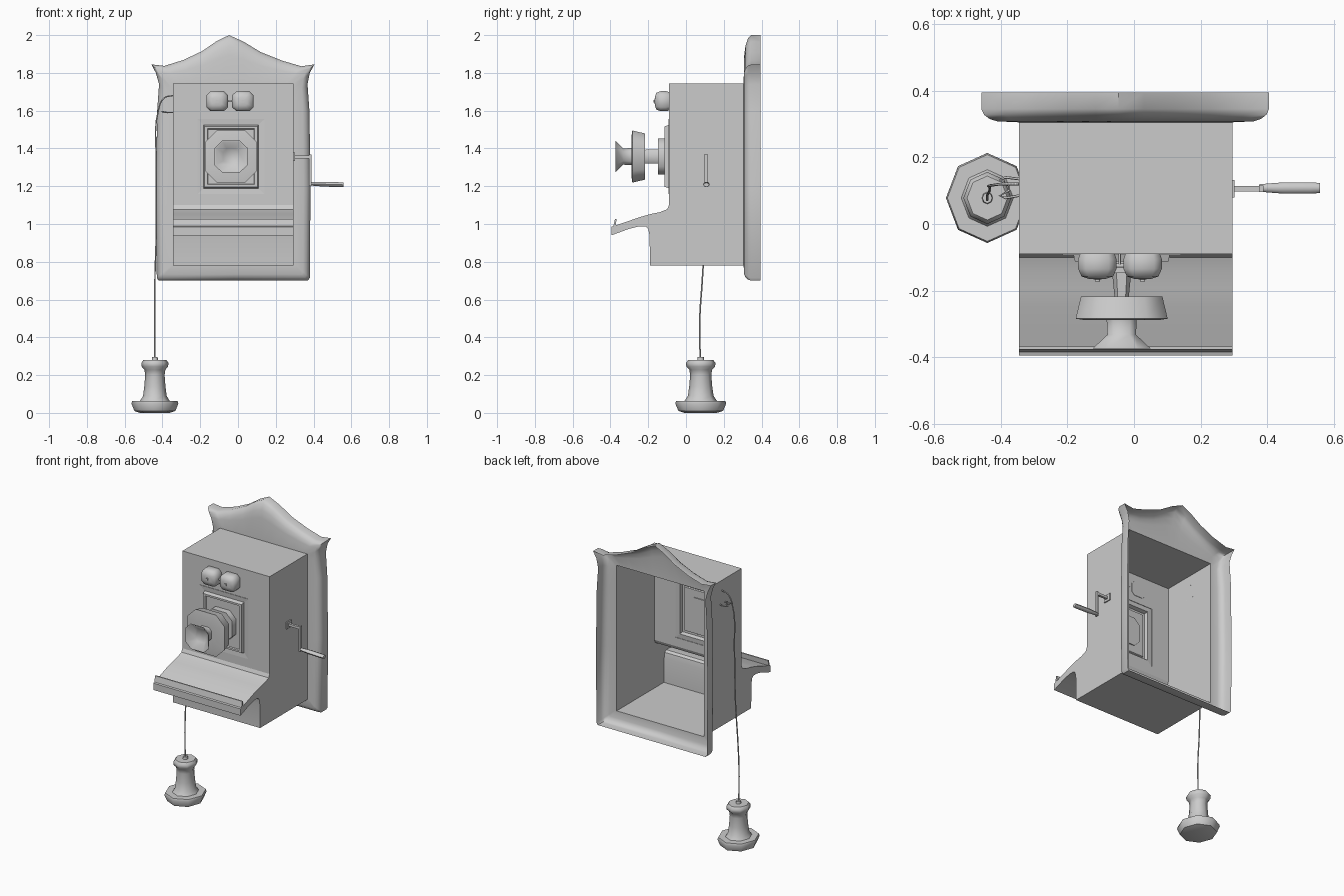
import bpy, bmesh, math

L, R = -0.345, 0.295            # cabinet sides
CX, CZ = -0.037, 1.357          # transmitter centre


def finish(bm, name, angle):
    bmesh.ops.recalc_face_normals(bm, faces=bm.faces)
    me = bpy.data.meshes.new(name)
    bm.to_mesh(me)
    bm.free()
    ob = bpy.data.objects.new(name, me)
    bpy.context.collection.objects.link(ob)
    if angle:
        bpy.ops.object.select_all(action='DESELECT')
        ob.select_set(True)
        bpy.context.view_layer.objects.active = ob
        bpy.ops.object.shade_smooth_by_angle(angle=math.radians(angle))
    return ob


def loft(name, rings, start=True, end=True, angle=50, skip=()):
    """Join closed rings of points; skip leaves out numbered strips."""
    bm = bmesh.new()
    vs = [[bm.verts.new(p) for p in ring] for ring in rings]
    n = len(vs[0])
    for a, b in zip(vs, vs[1:]):
        for i in range(n):
            if i not in skip:
                j = (i + 1) % n
                bm.faces.new((a[i], a[j], b[j], b[i]))
    if start:
        bm.faces.new(vs[0])
    if end:
        bm.faces.new(vs[-1])
    return finish(bm, name, angle)


def octo(cx, cz, r, y, k=0.55, sx=1.0):
    """Square ring with chamfered corners, facing the front."""
    pts = [(1, -k), (1, k), (k, 1), (-k, 1), (-1, k), (-1, -k), (-k, -1), (k, -1)]
    return [(cx + r * sx * u, y, cz + r * v) for u, v in pts]


def box(name, lo, hi):
    x0, y0, z0 = lo
    x1, y1, z1 = hi
    return loft(name, [[(x0, y0, z), (x1, y0, z), (x1, y1, z), (x0, y1, z)]
                       for z in (z0, z1)], angle=0)


def wire(name, pts, r, smooth=False):
    cu = bpy.data.curves.new(name, 'CURVE')
    cu.dimensions = '3D'
    cu.bevel_depth = r
    cu.bevel_resolution = 1
    cu.use_fill_caps = True
    sp = cu.splines.new('BEZIER' if smooth else 'POLY')
    items = sp.bezier_points if smooth else sp.points
    items.add(len(pts) - 1)
    for q, p in zip(items, pts):
        if smooth:
            q.co = p
            q.handle_left_type = q.handle_right_type = 'AUTO'
        else:
            q.co = (*p, 1)
    sp.resolution_u = 5
    ob = bpy.data.objects.new(name, cu)
    bpy.context.collection.objects.link(ob)
    bpy.ops.object.select_all(action='DESELECT')
    ob.select_set(True)
    bpy.context.view_layer.objects.active = ob
    bpy.ops.object.convert(target='MESH')


# cabinet: side profile (y, z), open at the back and where the front wall sits
prof = [(0.305, 1.745), (-0.09, 1.745), (-0.09, 1.10), (-0.10, 1.078),
        (-0.14, 1.062), (-0.19, 1.052), (-0.25, 1.035), (-0.32, 1.01),
        (-0.395, 0.985), (-0.395, 0.94), (-0.30, 0.975), (-0.25, 0.987),
        (-0.215, 0.987), (-0.20, 0.975), (-0.193, 0.94), (-0.19, 0.78),
        (0.305, 0.78)]
loft("cabinet", [[(x, y, z) for y, z in prof] for x in (L, R)],
     angle=30, skip=(1, len(prof) - 1))


# front wall with raised moulded panel
def rect(x0, x1, z0, z1, y):
    return [(x0, y, z0), (x1, y, z0), (x1, y, z1), (x0, y, z1)]


steps = [(0.178, 0.199, -0.09), (0.178, 0.199, -0.093), (0.145, 0.168, -0.09),
         (0.140, 0.160, -0.113), (0.125, 0.148, -0.113), (0.121, 0.144, -0.106)]
loft("front_wall", [rect(L, R, 1.10, 1.745, -0.09)] +
     [rect(CX - w, CX + w, CZ - h, CZ + h, y) for w, h, y in steps],
     start=False, angle=0)

# shelf lip
loft("shelf_lip", [[(x, -0.385, 0.985), (x, -0.372, 0.985), (x, -0.368, 1.027),
                    (x, -0.376, 1.027)] for x in (L, R)], angle=0)

# backboard: moulded shell, outer outline paired with the cabinet opening
pairs = [((-0.42, 0.70), (L, 0.78)), ((-0.025, 0.70), (-0.025, 0.78)),
         ((0.37, 0.70), (R, 0.78)), ((0.38, 0.715), (R, 0.79)),
         ((0.384, 1.20), (R, 1.20)), ((0.378, 1.60), (R, 1.58)),
         ((0.368, 1.74), (R, 1.68)), ((0.380, 1.80), (R, 1.72)),
         ((0.405, 1.845), (R, 1.745)), ((0.335, 1.835), (0.26, 1.745)),
         ((0.23, 1.866), (0.19, 1.745)), ((0.12, 1.91), (0.10, 1.745)),
         ((0.03, 1.965), (0.03, 1.745)), ((-0.047, 2.0), (-0.04, 1.745)),
         ((-0.115, 1.967), (-0.10, 1.745)), ((-0.19, 1.915), (-0.17, 1.745)),
         ((-0.29, 1.868), (-0.25, 1.745)), ((-0.39, 1.837), (-0.31, 1.745)),
         ((-0.458, 1.845), (L, 1.745)), ((-0.435, 1.80), (L, 1.72)),
         ((-0.418, 1.74), (L, 1.68)), ((-0.428, 1.60), (L, 1.58)),
         ((-0.434, 1.20), (L, 1.20)), ((-0.43, 0.715), (L, 0.79))]
loft("backboard", [[(a[0] + (b[0] - a[0]) * t, y, a[1] + (b[1] - a[1]) * t)
                    for a, b in pairs]
                   for t, y in ((0, 0.395), (0, 0.345), (0.07, 0.328),
                                (0.22, 0.315), (0.42, 0.308), (1, 0.305))],
     start=False, end=False)

# transmitter with mouthpiece horn
loft("transmitter", [octo(CX, CZ, r, y, sx=s) for r, y, s in (
    (0.095, -0.10, 1), (0.095, -0.147, 1), (0.038, -0.147, 0.75),
    (0.036, -0.217, 0.6), (0.122, -0.217, 1), (0.138, -0.284, 1),
    (0.112, -0.288, 1), (0.045, -0.288, 1), (0.043, -0.332, 1),
    (0.084, -0.373, 1.03), (0.078, -0.373, 1), (0.042, -0.332, 1))])

# bells with centre studs
for side, bx in (("left", -0.110), ("right", 0.026)):
    loft("bell_" + side, [octo(bx, 1.65, r, y, 0.6, 1.08) for r, y in (
        (0.048, -0.088), (0.053, -0.105), (0.053, -0.135), (0.044, -0.157),
        (0.022, -0.165), (0.007, -0.166), (0.007, -0.172))])
wire("bell_clapper", [(-0.06, -0.125, 1.65), (-0.025, -0.125, 1.65)], 0.006)
wire("clapper_stem", [(-0.043, -0.088, 1.65), (-0.043, -0.125, 1.65)], 0.004)

# crank
box("crank_plate", (R, 0.08, 1.333), (R + 0.007, 0.132, 1.378))
box("crank_axle", (R, 0.098, 1.347), (0.385, 0.114, 1.363))
box("crank_arm", (0.375, 0.096, 1.20), (0.388, 0.116, 1.368))
loft("crank_handle", [[(x, 0.108 + r * math.cos(i * math.pi / 4),
                        1.213 - (x - 0.38) * 0.03 + 0.75 * r * math.sin(i * math.pi / 4))
                       for i in range(8)]
                      for x, r in ((0.375, 0.011), (0.41, 0.014), (0.45, 0.017),
                                   (0.53, 0.017), (0.558, 0.015))])

# receiver hook on the left side
wire("receiver_hook", [(L, 0.135, 1.59), (-0.385, 0.14, 1.59), (-0.402, 0.132, 1.595),
                       (-0.375, 0.115, 1.59), (-0.375, 0.10, 1.59),
                       (-0.402, 0.085, 1.595), (-0.385, 0.078, 1.59), (L, 0.085, 1.59)], 0.004)

# cord
wire("cord", [(L, 0.12, 1.68), (-0.39, 0.12, 1.668), (-0.42, 0.117, 1.61),
              (-0.432, 0.11, 1.30), (-0.433, 0.10, 0.95), (-0.44, 0.086, 0.70),
              (-0.44, 0.073, 0.50), (-0.44, 0.075, 0.285)], 0.004, True)

# hanging receiver, eight sided
loft("receiver", [[(-0.44 + 0.92 * r * math.cos(i * math.pi / 4),
                    0.078 + r * math.sin(i * math.pi / 4), z) for i in range(8)]
                  for r, z in ((0.085, 0.0), (0.118, 0.01), (0.135, 0.05),
                               (0.130, 0.064), (0.085, 0.064), (0.068, 0.09),
                               (0.061, 0.14), (0.056, 0.20), (0.060, 0.228),
                               (0.076, 0.245), (0.078, 0.265), (0.066, 0.28),
                               (0.018, 0.28), (0.016, 0.295))])
